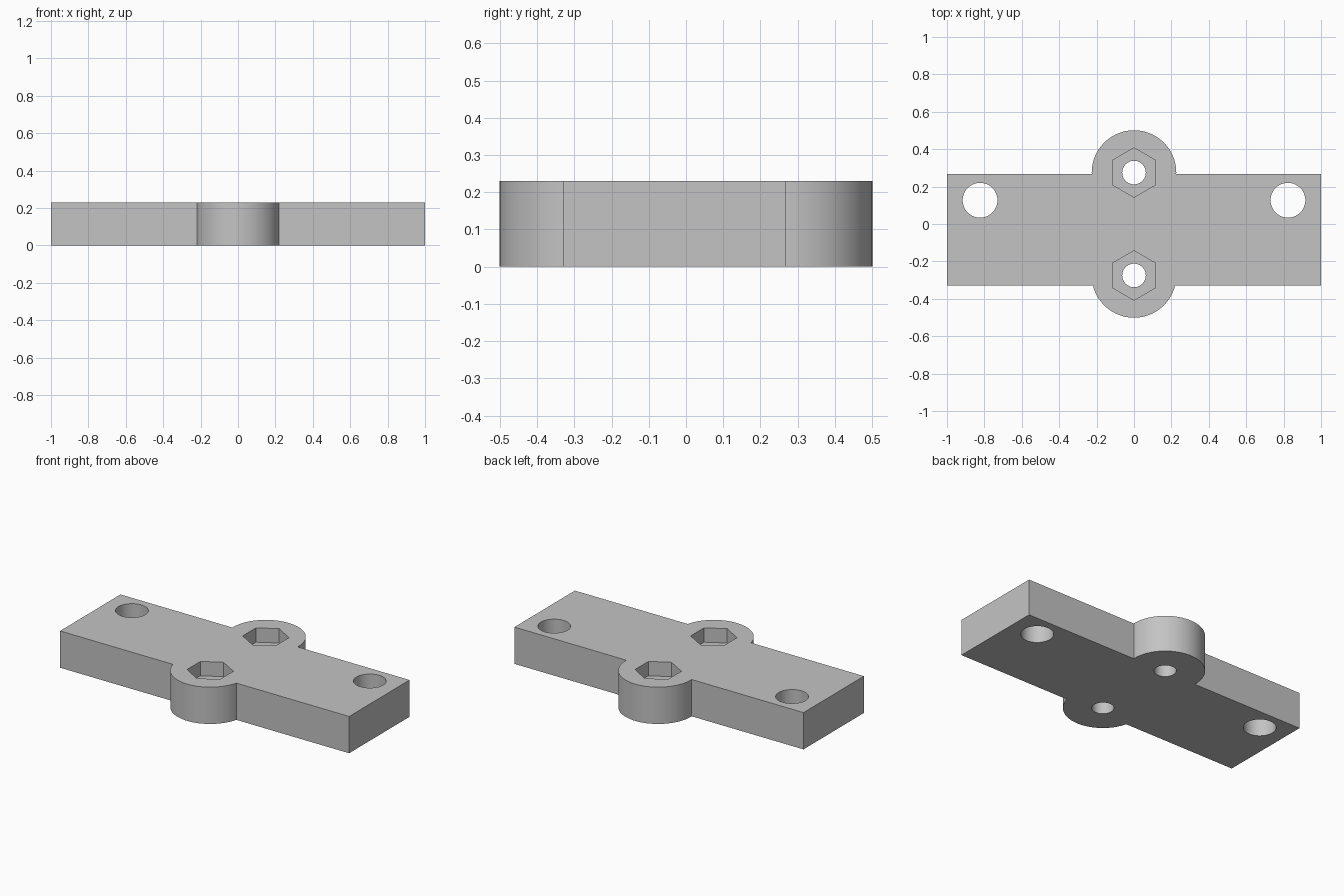
import bpy
import math

HEIGHT = 0.23
BOSS_Y = 0.275

cube = bpy.data.objects.get("Cube")
if cube:
    bpy.data.objects.remove(cube, do_unlink=True)

grey = bpy.data.materials.new("plain grey")
grey.use_nodes = True
colour = (0.55, 0.55, 0.55, 1)
grey.diffuse_color = colour
grey.node_tree.nodes["Principled BSDF"].inputs["Base Color"].default_value = colour


def prism(name, x, y, radius, bottom, top, sides=96):
    """Upright prism with one corner pointing along y."""
    bpy.ops.mesh.primitive_cylinder_add(
        vertices=sides, radius=radius, depth=top - bottom,
        location=(x, y, (bottom + top) / 2))
    obj = bpy.context.object
    obj.name = name
    obj.data.materials.append(grey)
    return obj


def combine(target, tool, operation):
    """Apply a boolean to the target and remove the tool."""
    tool.hide_render = True
    mod = target.modifiers.new(tool.name, "BOOLEAN")
    mod.operation = operation
    mod.solver = "EXACT"
    mod.object = tool
    bpy.context.view_layer.objects.active = target
    bpy.ops.object.modifier_apply(modifier=mod.name)
    bpy.data.objects.remove(tool, do_unlink=True)


# Rectangular plate, slightly offset towards the front
front, back = -0.33, 0.267
bpy.ops.mesh.primitive_cube_add(size=1, location=(0, (front + back) / 2, HEIGHT / 2))
plate = bpy.context.object
plate.name = "mounting_plate"
plate.scale = (2, back - front, HEIGHT)
bpy.ops.object.transform_apply(location=True, rotation=True, scale=True)
plate.data.materials.append(grey)

# Round bosses on the front and back edges
for side in (-1, 1):
    combine(plate, prism("boss", 0, side * BOSS_Y, 0.226, 0, HEIGHT), "UNION")

# Bolt holes with hexagonal nut pockets, and the larger end holes
for side in (-1, 1):
    y = side * BOSS_Y
    combine(plate, prism("nut_pocket", 0, y, 0.132, HEIGHT - 0.09, HEIGHT + 0.1, 6), "DIFFERENCE")
    combine(plate, prism("bolt_hole", 0, y, 0.063, -0.1, HEIGHT + 0.1, 64), "DIFFERENCE")
    combine(plate, prism("end_hole", side * 0.823, 0.127, 0.093, -0.1, HEIGHT + 0.1, 64), "DIFFERENCE")

# Smooth the round walls and keep the edges crisp
bpy.ops.object.select_all(action="DESELECT")
plate.select_set(True)
bpy.context.view_layer.objects.active = plate
bpy.ops.object.shade_smooth_by_angle(angle=math.radians(30))
